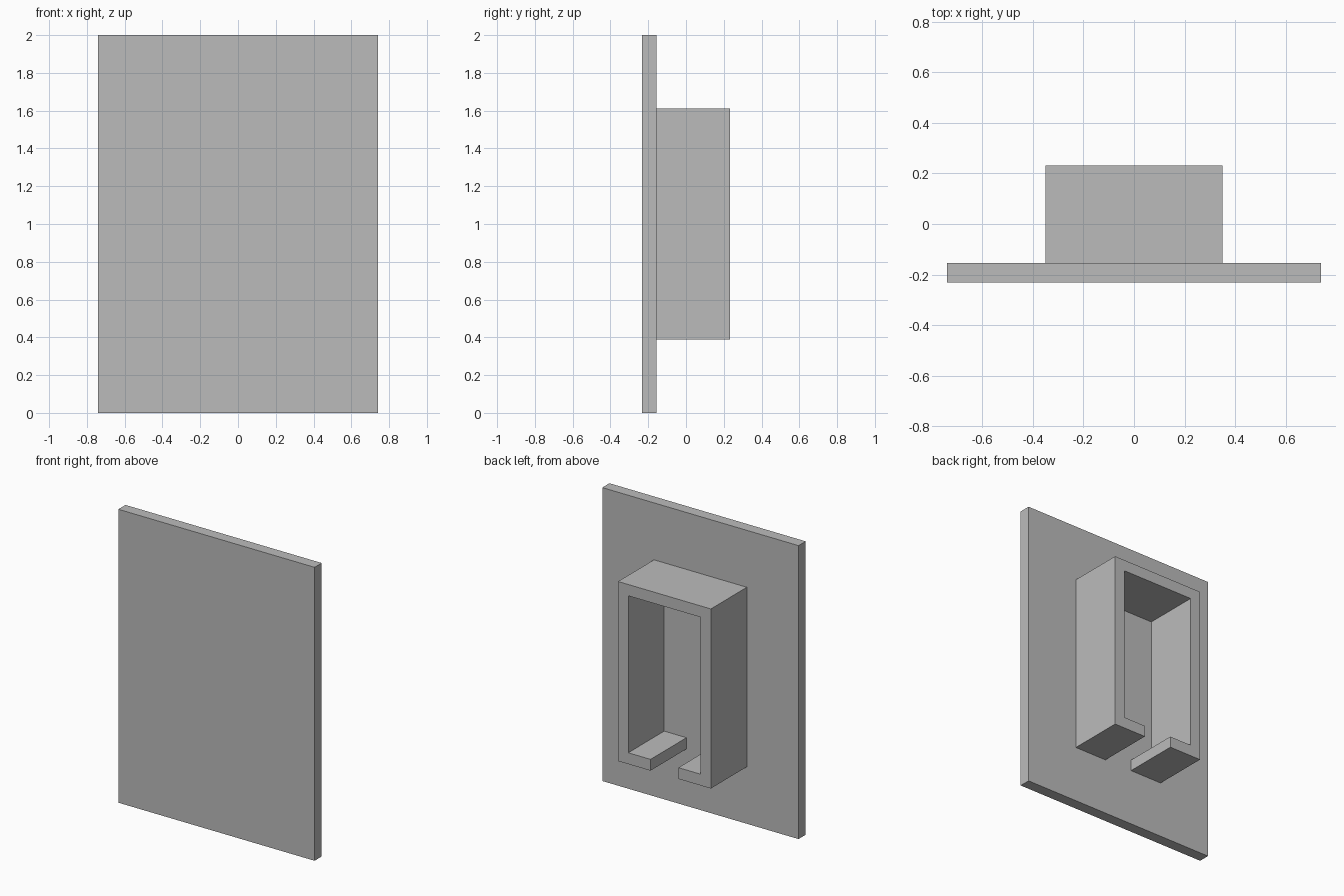
import bpy
import bmesh

cube = bpy.data.objects.get("Cube")
if cube:
    bpy.data.objects.remove(cube, do_unlink=True)

GREY = (0.5, 0.5, 0.5, 1.0)
grey = bpy.data.materials.new("plain grey")
grey.use_nodes = True
grey.diffuse_color = GREY
grey.node_tree.nodes["Principled BSDF"].inputs["Base Color"].default_value = GREY


def extrude_profile(name, points, y_front, y_back):
    """Solid from an (x, z) outline, pushed along y."""
    bm = bmesh.new()
    face = bm.faces.new([bm.verts.new((x, y_front, z)) for x, z in points])
    result = bmesh.ops.extrude_face_region(bm, geom=[face], use_keep_orig=True)
    moved = [g for g in result["geom"] if isinstance(g, bmesh.types.BMVert)]
    bmesh.ops.translate(bm, verts=moved, vec=(0, y_back - y_front, 0))
    bmesh.ops.recalc_face_normals(bm, faces=bm.faces)
    mesh = bpy.data.meshes.new(name)
    bm.to_mesh(mesh)
    bm.free()
    mesh.materials.append(grey)
    obj = bpy.data.objects.new(name, mesh)
    bpy.context.collection.objects.link(obj)
    return obj


FRONT, JOIN, BACK = -0.232, -0.155, 0.232
WALL = 0.077

# Flat front plate
W = 0.74
extrude_profile("front_plate", [(-W, 0), (W, 0), (W, 2), (-W, 2)], FRONT, JOIN)

# Rear channel: a closed top, two walls and two lips with a slot between them
OUT, GAP, LOW, HIGH = 0.35, 0.105, 0.388, 1.612
half = [(GAP, LOW), (OUT, LOW), (OUT, HIGH)]
inner = [(OUT - WALL, HIGH - WALL), (OUT - WALL, LOW + WALL), (GAP, LOW + WALL)]


def mirrored(points):
    return [(-x, z) for x, z in reversed(points)]


extrude_profile("rear_channel", half + mirrored(half) + mirrored(inner) + inner,
                JOIN, BACK)
